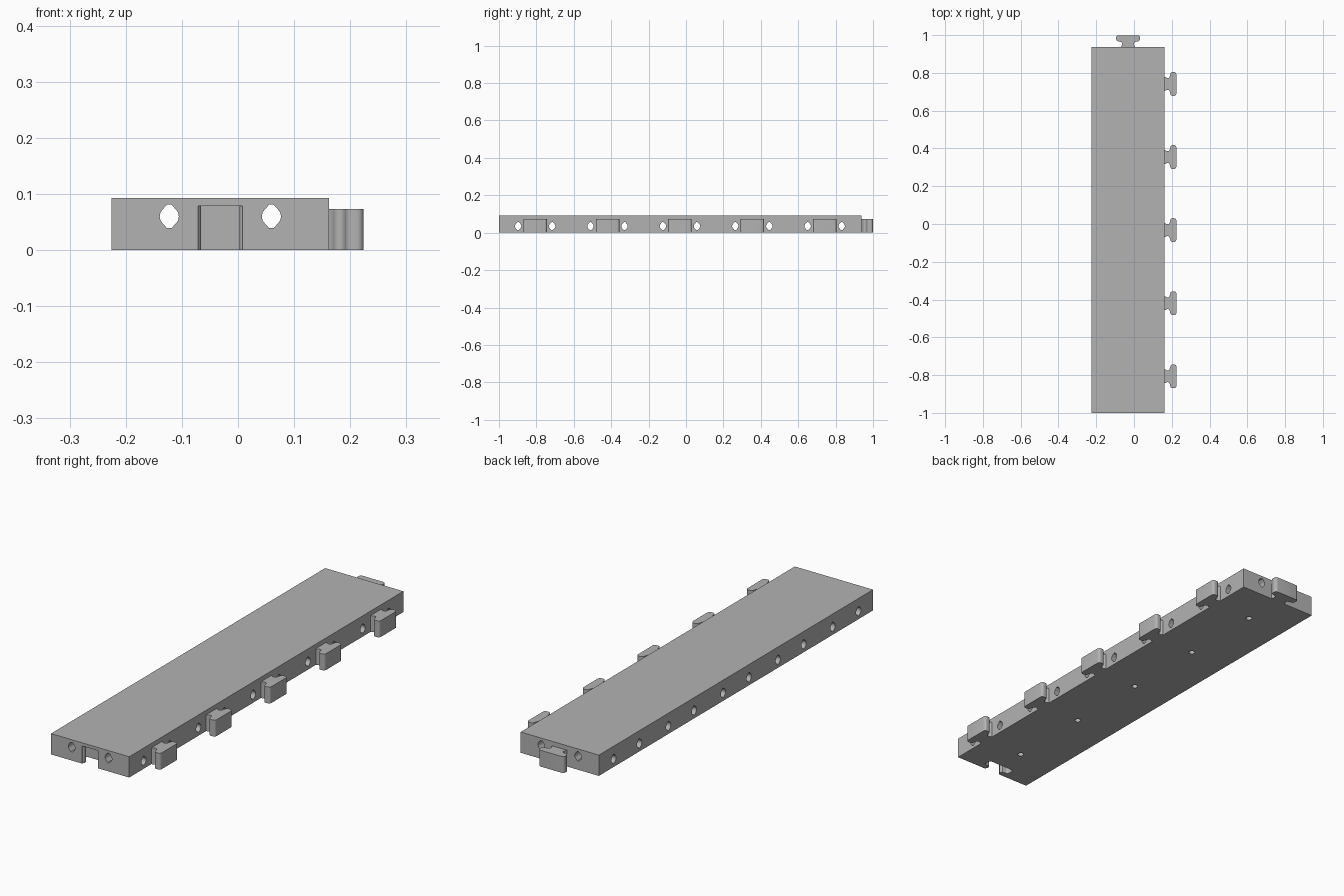
import bpy, bmesh, math
from mathutils import Matrix, Vector

cube = bpy.data.objects.get("Cube")
if cube:
    bpy.data.objects.remove(cube, do_unlink=True)

CELL = 0.387                      # one square module; the bar is five long
LEFT, RIGHT, FRONT, BACK, TOP = -0.225, 0.162, -1.0, 0.937, 0.093
MID_X = (LEFT + RIGHT) / 2
CENTRES = [FRONT + CELL * (i + 0.5) for i in range(5)]

grey = bpy.data.materials.new("plain grey")
grey.use_nodes = True
grey.diffuse_color = (0.45, 0.45, 0.45, 1)
grey.node_tree.nodes["Principled BSDF"].inputs["Base Color"].default_value = grey.diffuse_color


def prism(bm, outline, depth, matrix):
    """Extrude a closed 2D outline along its local z, then place it."""
    lower = [bm.verts.new(matrix @ Vector((u, v, 0))) for u, v in outline]
    upper = [bm.verts.new(matrix @ Vector((u, v, depth))) for u, v in outline]
    bm.faces.new(lower[::-1])
    bm.faces.new(upper)
    n = len(outline)
    for i in range(n):
        j = (i + 1) % n
        bm.faces.new((lower[i], lower[j], upper[j], upper[i]))


def finish(name, bm, smooth=True):
    bmesh.ops.recalc_face_normals(bm, faces=bm.faces)
    mesh = bpy.data.meshes.new(name)
    bm.to_mesh(mesh)
    bm.free()
    mesh.materials.append(grey)
    ob = bpy.data.objects.new(name, mesh)
    bpy.context.collection.objects.link(ob)
    if smooth:
        bpy.ops.object.select_all(action='DESELECT')
        bpy.context.view_layer.objects.active = ob
        ob.select_set(True)
        bpy.ops.object.shade_smooth_by_angle(angle=math.radians(40))
    return ob


def arc(cx, cy, r, start, end, steps=6):
    angles = [math.radians(start + (end - start) * i / steps) for i in range(steps + 1)]
    return [(cx + r * math.cos(a), cy + r * math.sin(a)) for a in angles]


def tee(gap=0.0):
    """T-shaped connector outline growing along +v, with a filleted neck."""
    r = 0.013
    half = [(0.037 + gap, -0.004)]
    half += arc(0.031 + gap + r, 0.016 - gap / 2, r, 230, 130)
    half += arc(0.051 + gap, 0.042 - gap, 0.012, -90, 0)
    half += arc(0.051 + gap, 0.050 + gap, 0.012, 0, 90)
    return half + [(-u, v) for u, v in reversed(half)]


# Cable hole outline: round flanks with truncated points above and below
hole = arc(0, 0, 0.017, -40, 40) + [(0.004, 0.021), (-0.004, 0.021)]
hole += arc(0, 0, 0.017, 140, 220) + [(-0.004, -0.021), (0.004, -0.021)]

# Main bar
bm = bmesh.new()
prism(bm, [(LEFT, FRONT), (RIGHT, FRONT), (RIGHT, BACK), (LEFT, BACK)], TOP, Matrix())
bar = finish("bar", bm, False)

# Cutters: lengthwise holes, crosswise holes, front socket, underside holes
along_y = Matrix(((1, 0, 0), (0, 0, 1), (0, 1, 0))).to_4x4()
along_x = Matrix(((0, 0, 1), (1, 0, 0), (0, 1, 0))).to_4x4()
long_bm, cross_bm, socket_bm, under_bm = (bmesh.new() for _ in range(4))
for side in (-1, 1):
    place = Matrix.Translation((MID_X + side * 0.091, FRONT - 0.1, 0.06)) @ along_y
    prism(long_bm, hole, 2.2, place)
    for y in CENTRES:
        place = Matrix.Translation((LEFT - 0.1, y + side * 0.091, 0.035)) @ along_x
        prism(cross_bm, hole, 0.6, place)
prism(socket_bm, tee(0.003), 0.089, Matrix.Translation((MID_X, FRONT, -0.01)))
for y in CENTRES:
    prism(under_bm, arc(0, 0, 0.013, 0, 345, 23), 0.04, Matrix.Translation((MID_X, y, -0.01)))

cutters = {"lengthwise_hole_cutter": long_bm, "crosswise_hole_cutter": cross_bm,
           "socket_cutter": socket_bm, "underside_hole_cutter": under_bm}
for name, cut_bm in cutters.items():
    cutter = finish(name, cut_bm, False)
    cutter.hide_render = True
    cutter.hide_viewport = True
    cutter.display_type = 'WIRE'
    mod = bar.modifiers.new(name, 'BOOLEAN')
    mod.operation = 'DIFFERENCE'
    mod.solver = 'EXACT'
    mod.object = cutter

# Connector tabs: five on the left side, one at the back
places = [("side_tab_%d" % (i + 1), (RIGHT, y, 0), -90) for i, y in enumerate(CENTRES)]
places.append(("back_tab", (MID_X, BACK, 0), 0))
for name, spot, turn in places:
    bm = bmesh.new()
    matrix = Matrix.Translation(spot) @ Matrix.Rotation(math.radians(turn), 4, 'Z')
    prism(bm, tee(), 0.073, matrix)
    finish(name, bm)
